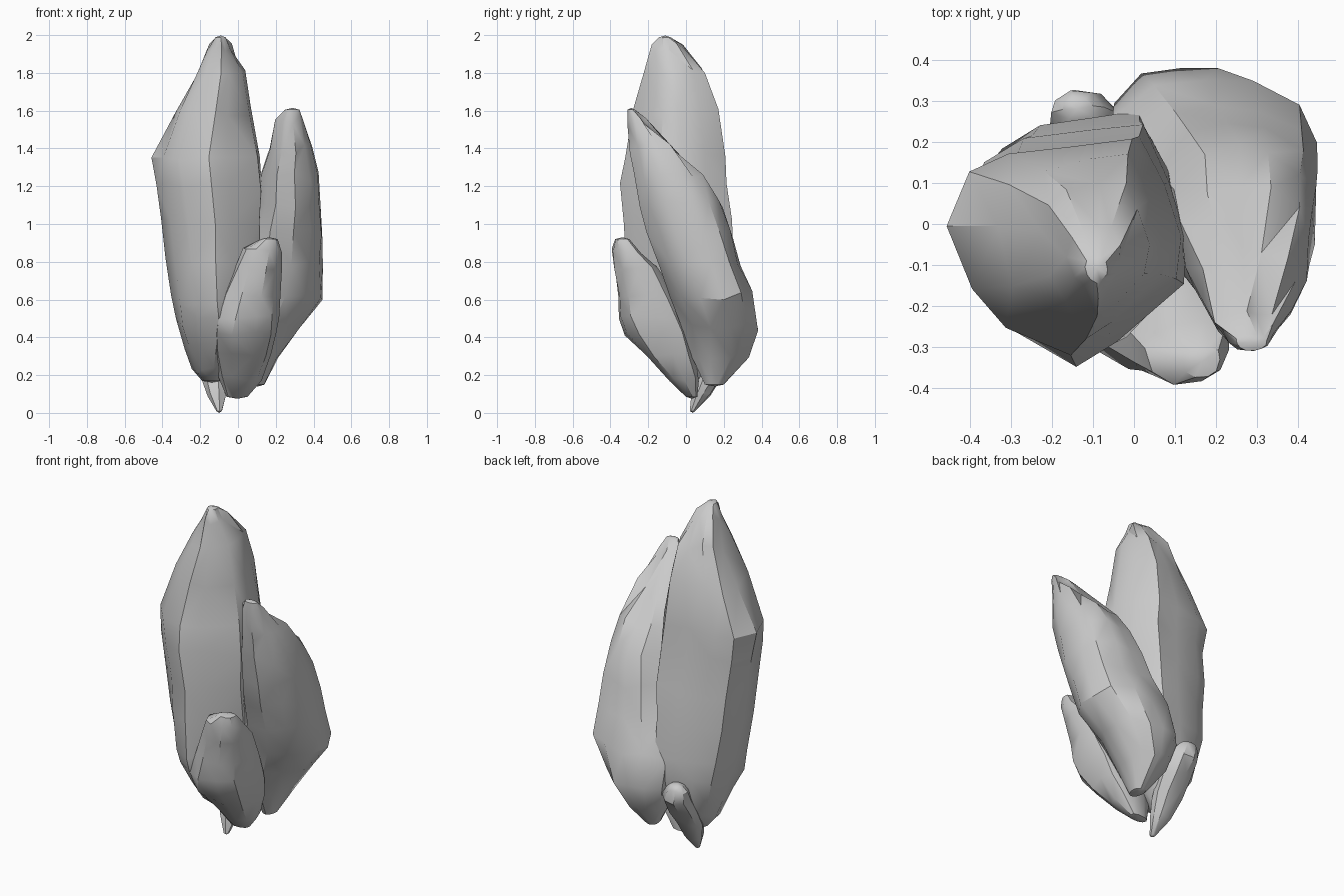
import bpy, bmesh, random
from mathutils import Vector


def rock(name, section, levels, seed, jitter=0.01):
    """Loft a faceted section through boxes (z, x0, x1, y0, y1)."""
    rng = random.Random(seed)
    bm = bmesh.new()
    rings = []
    for i, (z, x0, x1, y0, y1) in enumerate(levels):
        end = i in (0, len(levels) - 1)
        ring = []
        for u, v in section:
            p = Vector((x0 + (x1 - x0) * (u + 1) / 2,
                        y0 + (y1 - y0) * (v + 1) / 2, z))
            if not end:
                p += Vector((rng.uniform(-1, 1), rng.uniform(-1, 1),
                             rng.uniform(-3, 3))) * jitter
            ring.append(bm.verts.new(p))
        rings.append(ring)
    n = len(section)
    for a, b in zip(rings, rings[1:]):
        for k in range(n):
            bm.faces.new((a[k], a[(k + 1) % n], b[(k + 1) % n], b[k]))
    # slightly pointed ends
    for ring, dz in ((rings[0], -.01), (rings[-1], .01)):
        mid = sum((v.co for v in ring), Vector()) / n + Vector((0, 0, dz))
        tip = bm.verts.new(mid)
        for k in range(n):
            bm.faces.new((ring[k], ring[(k + 1) % n], tip))
    bmesh.ops.triangulate(bm, faces=bm.faces[:])
    bmesh.ops.recalc_face_normals(bm, faces=bm.faces[:])
    mesh = bpy.data.meshes.new(name)
    bm.to_mesh(mesh)
    bm.free()
    ob = bpy.data.objects.new(name, mesh)
    bpy.context.collection.objects.link(ob)
    bpy.ops.object.select_all(action='DESELECT')
    ob.select_set(True)
    bpy.context.view_layer.objects.active = ob
    bpy.ops.object.shade_smooth_by_angle(angle=0.6)


# tall main shard with a ridge down its front
rock("tall_shard",
     [(-1, .22), (-.8, -.38), (-.48, -.72), (.06, -1), (.42, -.8), (.97, -.3),
      (1, .1), (.88, .6), (.6, 1), (.1, .94), (-.45, .88), (-.84, .68)],
     [(.17, -.19, -.09, .0, .12), (.24, -.24, -.02, -.1, .19),
      (.36, -.29, .05, -.21, .245), (.48, -.325, .08, -.31, .275),
      (.6, -.35, .10, -.325, .28), (.8, -.38, .12, -.33, .255),
      (1.0, -.405, .12, -.335, .24), (1.2, -.43, .125, -.35, .215),
      (1.36, -.455, .11, -.325, .205), (1.6, -.34, .075, -.285, .165),
      (1.8, -.23, .03, -.23, .1), (1.93, -.16, -.03, -.18, -.01),
      (1.988, -.12, -.065, -.145, -.08)], 3, .009)

# leaning shard at the back right
rock("leaning_shard",
     [(-.95, -.1), (-.75, -.6), (-.4, -.95), (.2, -1), (.65, -.75), (.94, -.3),
      (1, .3), (.8, .7), (.35, .94), (-.1, 1), (-.6, .9), (-1, .5)],
     [(.15, .07, .14, .1, .2), (.3, -.01, .215, .03, .34),
      (.45, -.055, .33, -.02, .39), (.62, -.05, .455, -.08, .36),
      (.8, .01, .45, -.14, .29), (.95, .06, .445, -.2, .24),
      (1.1, .1, .44, -.25, .19), (1.25, .12, .43, -.275, .095),
      (1.4, .17, .39, -.29, -.06), (1.55, .205, .345, -.31, -.21),
      (1.605, .25, .325, -.31, -.27)], 8, .009)

# short shard in front
rock("front_shard",
     [(-1, .1), (-.85, -.65), (-.35, -1), (.35, -.95), (.8, -.6), (1, .15),
      (.92, .75), (.4, 1), (-.3, .95), (-.75, .65)],
     [(.085, -.06, .05, 0, .06), (.18, -.105, .125, -.095, .065),
      (.31, -.135, .18, -.22, .045), (.42, -.14, .205, -.32, .02),
      (.51, -.125, .215, -.36, -.01), (.62, -.085, .22, -.358, -.06),
      (.76, -.02, .23, -.38, -.15), (.86, .03, .23, -.39, -.24),
      (.92, .12, .21, -.375, -.3)], 5, .005)

# tiny shard at the back foot
rock("small_back_shard",
     [(-1, 0), (-.6, -.8), (.2, -1), (.9, -.5), (1, .3), (.5, .9), (-.3, 1), (-.85, .6)],
     [(.01, -.115, -.085, .02, .05), (.1, -.165, -.06, .03, .13),
      (.2, -.2, -.04, .06, .2), (.3, -.205, -.03, .11, .27),
      (.39, -.205, -.035, .17, .325), (.45, -.2, -.07, .21, .33),
      (.48, -.175, -.1, .25, .31)], 2, .004)
